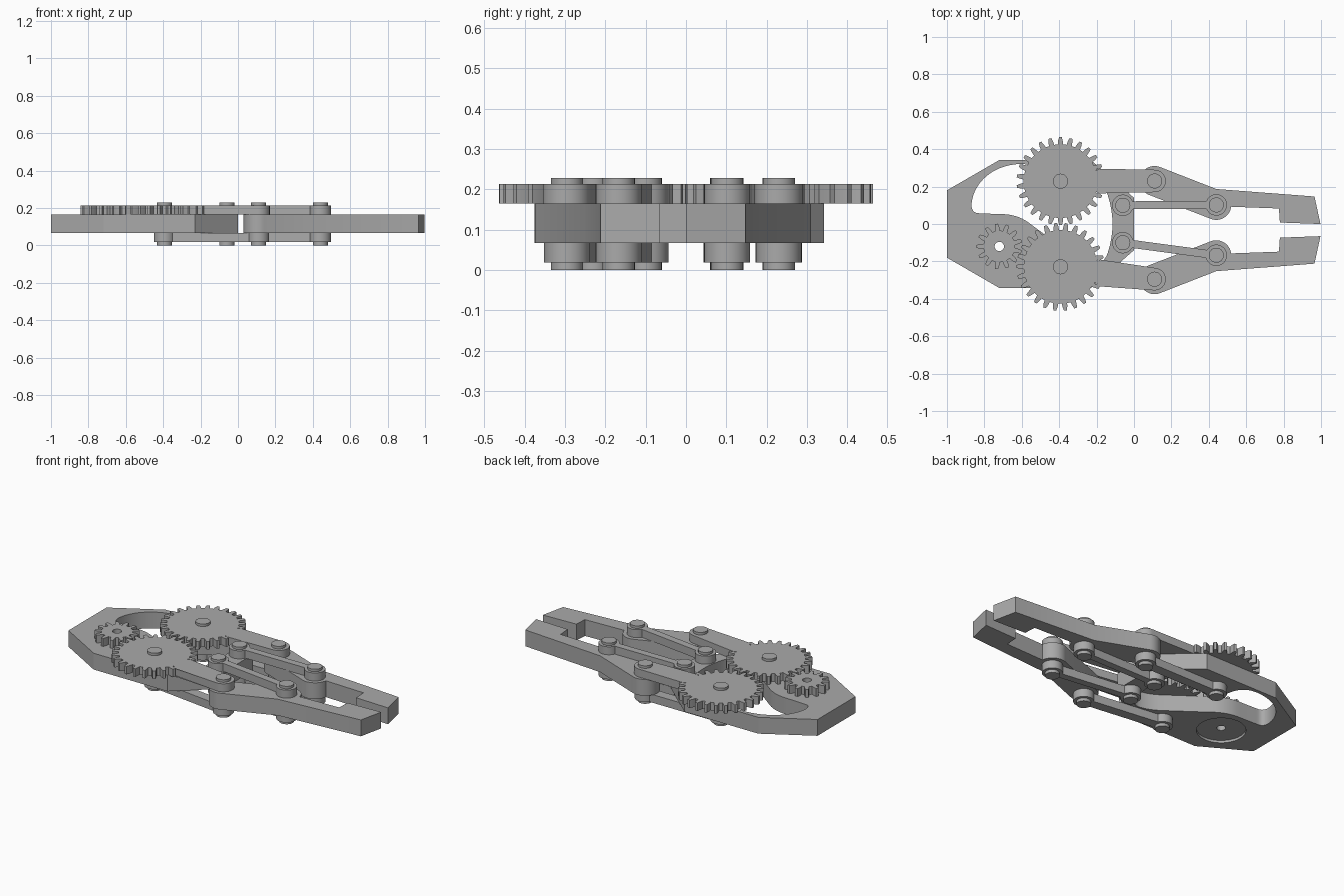
import bpy
import bmesh
from math import sin, cos, pi, radians, atan2, hypot
from mathutils import Vector, Matrix
from mathutils.geometry import convex_hull_2d

cube = bpy.data.objects.get("Cube")
if cube:
    bpy.data.objects.remove(cube)

grey = bpy.data.materials.new("plain grey")
grey.use_nodes = True
grey.diffuse_color = (0.4, 0.4, 0.4, 1)
grey.node_tree.nodes["Principled BSDF"].inputs["Base Color"].default_value = (0.4, 0.4, 0.4, 1)

# Layer heights
FOOT, LOW, PLATE, TOP, CAP = 0.018, 0.067, 0.165, 0.213, 0.228


def arc(centre, r, start=0, end=360, steps=32):
    """Points on an arc; a full turn leaves out the repeated point."""
    n = steps if end - start == 360 else steps + 1
    angles = [radians(start + (end - start) * i / steps) for i in range(n)]
    return [(centre[0] + r * cos(a), centre[1] + r * sin(a)) for a in angles]


def rounded(points, passes=3):
    """Corner cutting turns a rough closed outline into a smooth one."""
    pts = [Vector(p) for p in points]
    for _ in range(passes):
        pts = [p.lerp(q, t) for p, q in zip(pts, pts[1:] + pts[:1]) for t in (0.25, 0.75)]
    return [tuple(p) for p in pts]


def prism(name, loops, z0, z1):
    """Extrude an outline, with optional hole loops, between two heights."""
    curve = bpy.data.curves.new(name, "CURVE")
    curve.dimensions = "2D"
    curve.fill_mode = "BOTH"
    curve.extrude = (z1 - z0) / 2
    for loop in loops:
        spline = curve.splines.new("POLY")
        spline.points.add(len(loop) - 1)
        spline.use_cyclic_u = True
        for point, (x, y) in zip(spline.points, loop):
            point.co = (x, y, 0, 1)
    temp = bpy.data.objects.new(name + " outline", curve)
    bpy.context.collection.objects.link(temp)
    bpy.context.view_layer.update()
    mesh = bpy.data.meshes.new_from_object(temp.evaluated_get(bpy.context.evaluated_depsgraph_get()))
    bpy.data.objects.remove(temp)
    mesh.transform(Matrix.Translation((0, 0, (z0 + z1) / 2)))
    bm = bmesh.new()
    bm.from_mesh(mesh)
    bmesh.ops.remove_doubles(bm, verts=bm.verts, dist=0.0001)
    bmesh.ops.recalc_face_normals(bm, faces=bm.faces)
    bm.to_mesh(mesh)
    bm.free()
    mesh.materials.clear()
    mesh.materials.append(grey)
    obj = bpy.data.objects.new(name, mesh)
    bpy.context.collection.objects.link(obj)
    return obj


def smooth(obj):
    bpy.ops.object.select_all(action="DESELECT")
    obj.select_set(True)
    bpy.context.view_layer.objects.active = obj
    bpy.ops.object.shade_smooth_by_angle(angle=radians(25))


def gear_outline(teeth, root, tip, gap=0.0):
    """Toothed outline about the origin, leaving out teeth within gap of +x."""
    step = 2 * pi / teeth
    mid = (root + tip) / 2
    shape = ((-0.3, root), (-0.24, mid), (-0.13, tip), (0.13, tip), (0.24, mid), (0.3, root))
    pts = []
    for i in range(teeth):
        a = (i + 0.5) * step
        if gap < a < 2 * pi - gap:
            pts += [(r * cos(a + t * step), r * sin(a + t * step)) for t, r in shape]
    return pts


def placed(points, centre, angle):
    c, s = cos(angle), sin(angle)
    return [(centre[0] + x * c - y * s, centre[1] + x * s + y * c) for x, y in points]


def link(name, a, b, half, z0, z1):
    """Narrow bar with a round eye at each end, drawn as one outline."""
    length = hypot(b[0] - a[0], b[1] - a[1])
    lean = 22 if half < 0.025 else 32
    pts = arc((0, 0), 0.057, lean, 360 - lean) + arc((length, 0), 0.057, lean - 180, 180 - lean)
    smooth(prism(name, [placed(pts, a, atan2(b[1] - a[1], b[0] - a[0]))], z0, z1))


# Base plate with a wide window, a shaft hole and a motor recess underneath
motor = (-0.72, -0.12)
half = [(-1, 0.18), (-0.72, 0.342), (-0.23, 0.342), (0, 0.14)]
outline = half + [(x, -y) for x, y in reversed(half)]
window = rounded([
    (-0.88, 0.06), (-0.85, 0.2), (-0.74, 0.3), (-0.58, 0.33), (-0.5, 0.28), (-0.48, 0.16),
    (-0.39, 0.11), (-0.28, 0.2), (-0.16, 0.22), (-0.115, 0.07), (-0.115, -0.07),
    (-0.16, -0.22), (-0.28, -0.2), (-0.39, -0.12), (-0.5, -0.04), (-0.62, 0.05), (-0.78, 0.055)])
base = prism("base_plate", [outline, window, arc(motor, 0.025)], LOW, PLATE)
cutter = prism("recess_cutter", [arc(motor, 0.135, steps=48)], 0, LOW + 0.015)
cutter.hide_render = True
cut = base.modifiers.new("recess", "BOOLEAN")
cut.operation = "DIFFERENCE"
cut.object = cutter
bpy.context.view_layer.objects.active = base
bpy.ops.object.modifier_apply(modifier=cut.name)
bpy.data.objects.remove(cutter)
smooth(base)

# Drive gear
smooth(prism("drive_gear", [placed(gear_outline(13, 0.085, 0.122), motor, 0),
                            arc(motor, 0.025)], PLATE, TOP))

# Finger outline: two round bosses running into a stepped jaw
boss, knuckle = (0.11, 0.23), (0.44, 0.102)
finger = (arc(boss, 0.08, 68, 248) + arc(knuckle, 0.08, 248, 353, 16)
          + [(0.775, 0.083), (0.78, 0.008), (0.997, 0), (0.965, 0.147), (0.44, 0.187)])

# Both sides: the second is mirrored and shifted by the swing of the arms
for side, sign, shift in (("back", 1, 0), ("front", -1, -0.065)):
    pivot = (-0.393, 0.229 * sign)
    rest = (-0.06, 0.1 * sign)
    elbow = (boss[0], boss[1] * sign + shift)
    wrist = (knuckle[0], knuckle[1] * sign + shift)

    prism_pts = [(x, y * sign + shift) for x, y in finger]
    smooth(prism(side + "_finger", [prism_pts], LOW, PLATE))

    # Geared arm: teeth all round except where the arm leaves the wheel
    dx, dy = elbow[0] - pivot[0], elbow[1] - pivot[1]
    arm = ([(0.195, 0.066)] + gear_outline(26, 0.197, 0.235, 0.34) + [(0.195, -0.066)]
           + arc((hypot(dx, dy), 0), 0.06, -90, 90, 20))
    smooth(prism(side + "_gear_arm", [placed(arm, pivot, atan2(dy, dx))], PLATE, TOP))

    link(side + "_lower_arm", pivot, elbow, 0.03, FOOT, LOW)
    link(side + "_lower_link", rest, wrist, 0.021, FOOT, LOW)
    link(side + "_upper_link", rest, wrist, 0.021, PLATE, TOP)

    for label, spot in (("pivot", pivot), ("rest", rest), ("elbow", elbow), ("wrist", wrist)):
        smooth(prism(f"{side}_{label}_pin", [arc(spot, 0.04)], 0, CAP))
